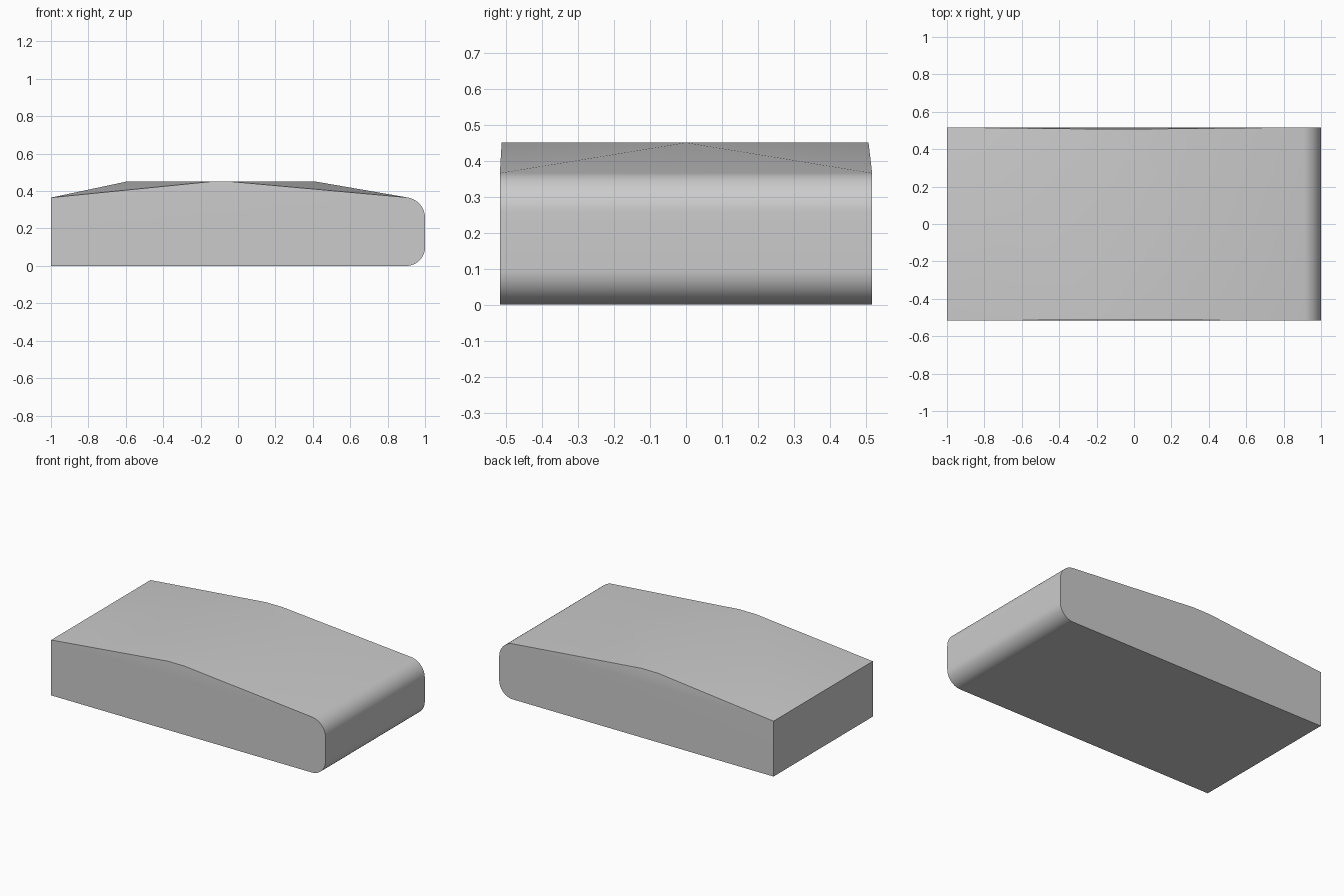
import bpy
import bmesh
from math import cos, sin, radians

cube = bpy.data.objects.get("Cube")
if cube:
    bpy.data.objects.remove(cube, do_unlink=True)

HALF_WIDTH = 0.517
RIDGE = 0.45


def arc(cx, cz, radius, start, end, steps=14):
    angles = [radians(start + (end - start) * i / steps) for i in range(steps + 1)]
    return [(cx + radius * cos(a), cz + radius * sin(a)) for a in angles]


# Side profile: square at one end, rounded at the other
profile = [(-1, 0.365), (-1, 0)]
profile += arc(0.9, 0.1, 0.1, -90, 0)
profile += arc(0.89, 0.257, 0.11, 0, 80)

bm = bmesh.new()
front = [bm.verts.new((x, -HALF_WIDTH, z)) for x, z in profile]
back = [bm.verts.new((x, HALF_WIDTH, z)) for x, z in profile]

# Side walls and the band around the ends and bottom
bm.faces.new(front)
bm.faces.new(back)
for i in range(len(profile) - 1):
    bm.faces.new((front[i], front[i + 1], back[i + 1], back[i]))

# Diamond plateau with blunted points at the long sides
left_tip = bm.verts.new((-0.6, 0, RIDGE))
right_tip = bm.verts.new((0.42, 0, RIDGE))
front_peak = [bm.verts.new((x, -0.512, RIDGE)) for x in (-0.15, -0.03)]
back_peak = [bm.verts.new((x, 0.507, RIDGE)) for x in (-0.15, -0.03)]
bm.faces.new([left_tip, *front_peak, right_tip, *reversed(back_peak)])

# Sloping faces at both ends
bm.faces.new((front[0], left_tip, back[0]))
bm.faces.new((front[-1], right_tip, back[-1]))

# Corner slopes and the leaning upper slivers of the side walls
for side, peak in ((front, front_peak), (back, back_peak)):
    bm.faces.new((side[0], peak[0], left_tip))
    bm.faces.new((side[-1], peak[1], right_tip))
    bm.faces.new((side[0], side[-1], peak[1], peak[0]))

bmesh.ops.recalc_face_normals(bm, faces=bm.faces)
mesh = bpy.data.meshes.new("domed_block")
bm.to_mesh(mesh)
bm.free()
block = bpy.data.objects.new("domed_block", mesh)
bpy.context.collection.objects.link(block)

# Plain grey surface
grey = bpy.data.materials.new("light_grey")
grey.use_nodes = True
colour = (0.6, 0.6, 0.6, 1)
grey.diffuse_color = colour
grey.node_tree.nodes["Principled BSDF"].inputs["Base Color"].default_value = colour
mesh.materials.append(grey)

bpy.ops.object.select_all(action="DESELECT")
block.select_set(True)
bpy.context.view_layer.objects.active = block
bpy.ops.object.shade_smooth_by_angle(angle=radians(30))
